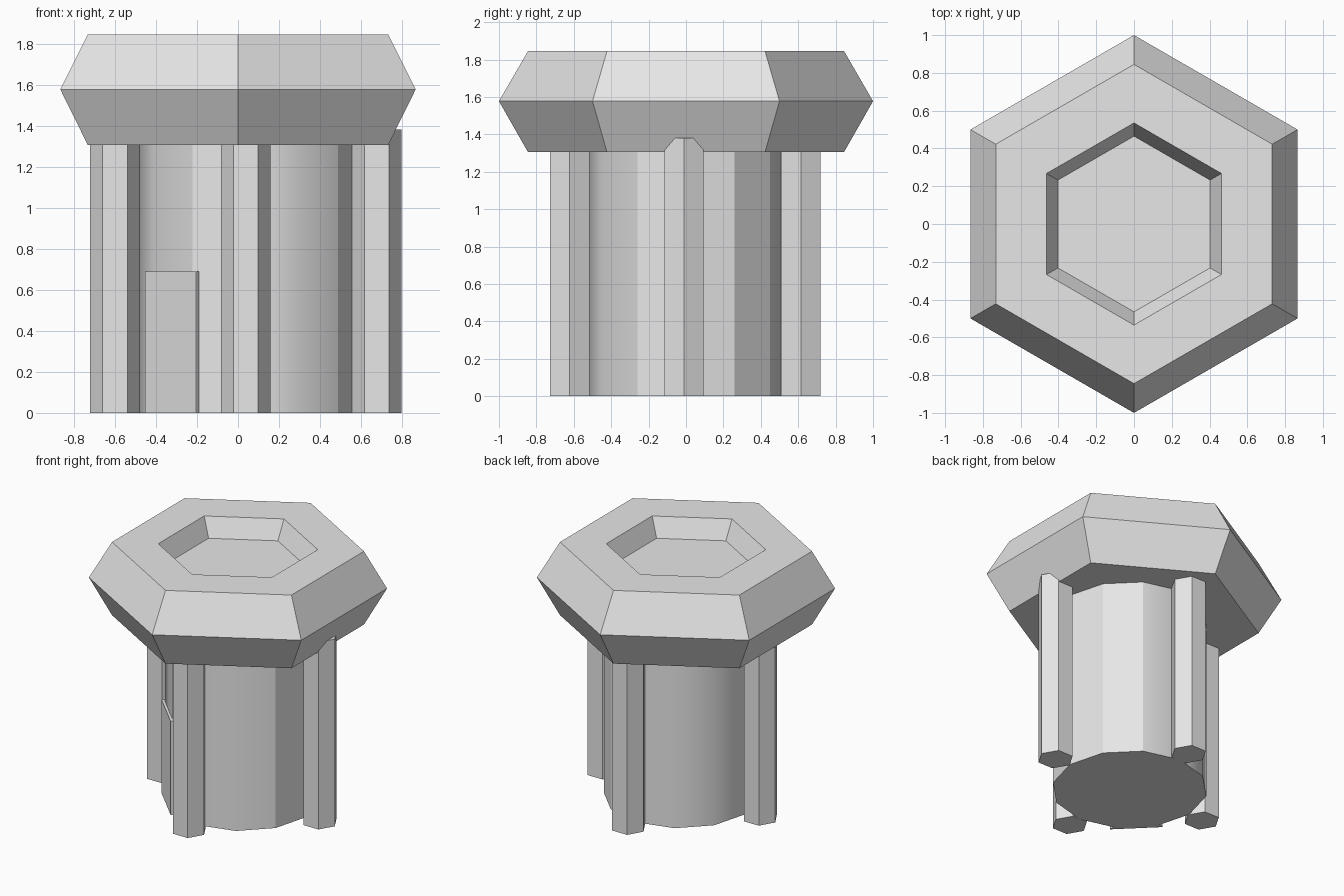
import bpy, bmesh
from math import sin, cos, pi, radians, degrees, atan2
from mathutils import Matrix, Vector

cube = bpy.data.objects.get("Cube")
if cube:
    bpy.data.objects.remove(cube, do_unlink=True)

grey = bpy.data.materials.new("plain_grey")
grey.use_nodes = True
color = (0.8, 0.8, 0.8, 1)
grey.diffuse_color = color
for node in grey.node_tree.nodes:
    if node.type == 'BSDF_PRINCIPLED':
        node.inputs["Base Color"].default_value = color


def finish(name, bm, location=(0, 0, 0)):
    """Turn a bmesh into a named, coloured object."""
    bmesh.ops.recalc_face_normals(bm, faces=bm.faces)
    mesh = bpy.data.meshes.new(name)
    bm.to_mesh(mesh)
    bm.free()
    mesh.materials.append(grey)
    obj = bpy.data.objects.new(name, mesh)
    obj.location = location
    bpy.context.collection.objects.link(obj)
    return obj


def loft(sides, start, profile):
    """Join polygon rings given as (radius, height), closed at both ends."""
    bm = bmesh.new()
    angles = [start + 2 * pi * i / sides for i in range(sides)]
    rings = [[bm.verts.new((r * cos(a), r * sin(a), z)) for a in angles]
             for r, z in profile]
    for low, high in zip(rings, rings[1:]):
        for i in range(sides):
            j = (i + 1) % sides
            bm.faces.new((low[i], low[j], high[j], high[i]))
    bm.faces.new(rings[0][::-1])
    bm.faces.new(rings[-1])
    return bm


# Hexagonal cap with bevelled rim and sunken top
cap_profile = [(0.845, 1.305), (1.0, 1.577), (0.845, 1.845),
               (0.535, 1.845), (0.465, 1.71)]
finish("hex_cap", loft(6, pi / 2, cap_profile))

# Twelve-sided shaft, smooth except along a few creases
SHAFT_X = 0.038
POST_TOP = 1.38
shaft = loft(12, 0, [(0.52, 0), (0.52, POST_TOP)])
creases = {0, 30, 60, 240, 330}
for face in shaft.faces:
    face.smooth = len(face.verts) == 4
for edge in shaft.edges:
    mid = (edge.verts[0].co + edge.verts[1].co) / 2
    upright = abs(edge.verts[0].co.z - edge.verts[1].co.z) > 0.1
    angle = round(degrees(atan2(mid.y, mid.x))) % 360
    edge.smooth = upright and angle not in creases
finish("shaft", shaft, (SHAFT_X, 0, 0))

# Four hexagonal posts around the shaft
posts = {"right_side_post": (-0.638, -0.01), "left_side_post": (0.638, -0.01),
         "front_post": (0, -0.622), "back_post": (0, 0.614)}
for name, (x, y) in posts.items():
    finish(name, loft(6, 0, [(0.121, 0), (0.121, POST_TOP)]),
           (SHAFT_X + x, y, 0))

# Thin plate laid against the front right of the shaft
plate = bmesh.new()
bmesh.ops.create_cube(plate, size=1)
bmesh.ops.scale(plate, vec=(0.02, 0.352, 0.69), verts=plate.verts)
bmesh.ops.translate(plate, vec=Vector((0.51, 0, 0.345)), verts=plate.verts)
bmesh.ops.rotate(plate, matrix=Matrix.Rotation(radians(225), 3, 'Z'),
                 verts=plate.verts)
finish("shaft_plate", plate, (SHAFT_X, 0, 0))
